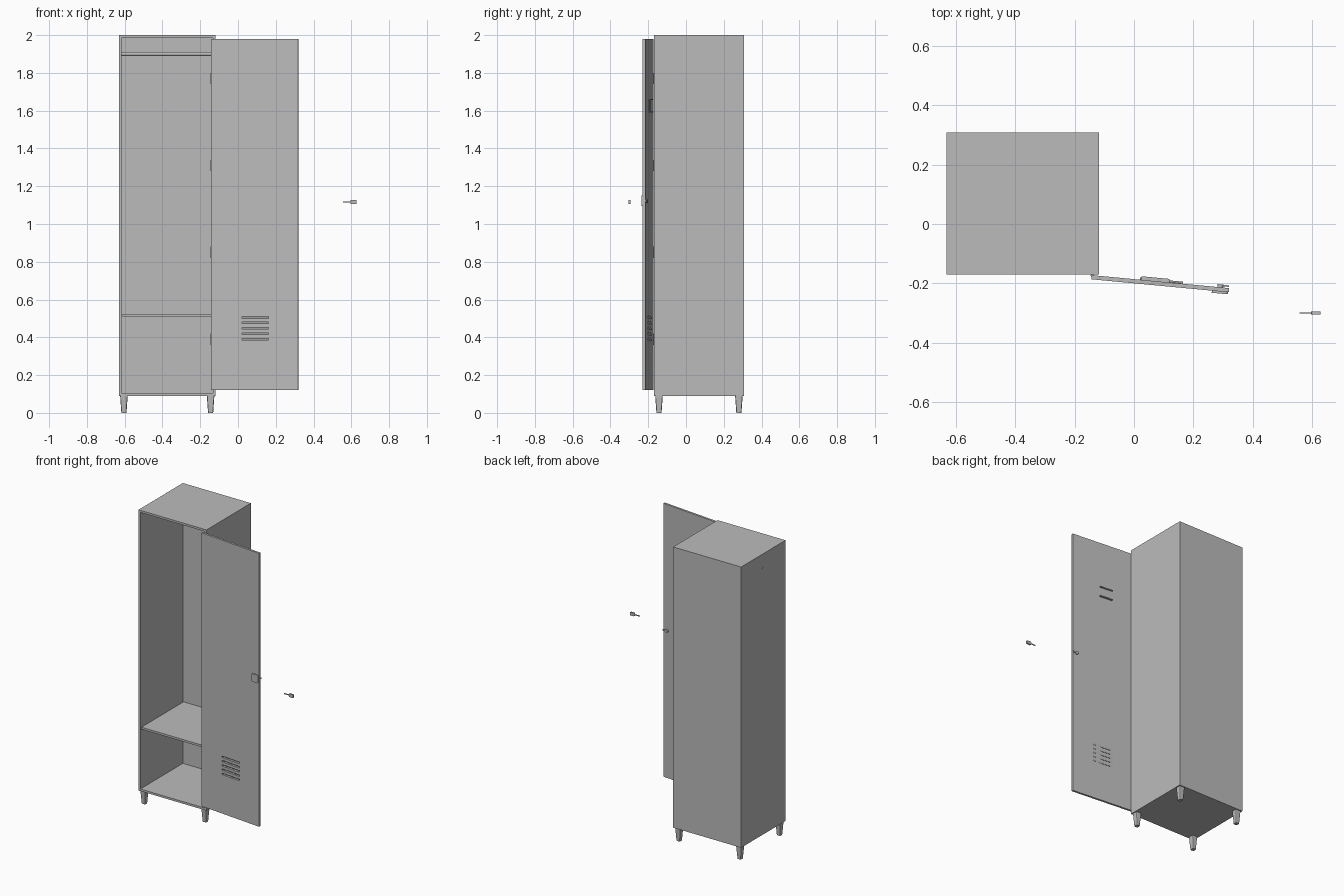
import bpy, bmesh, math
from mathutils import Matrix, Vector

if "Cube" in bpy.data.objects:
    bpy.data.objects.remove(bpy.data.objects["Cube"], do_unlink=True)

GREY = (0.5, 0.5, 0.5, 1)
metal = bpy.data.materials.new("grey_metal")
metal.use_nodes = True
metal.diffuse_color = GREY
metal.node_tree.nodes["Principled BSDF"].inputs["Base Color"].default_value = GREY

# Local frame of the open door: origin at the hinge, x along the door
DOOR = Matrix.Translation((-0.142, -0.172, 0)) @ Matrix.Rotation(math.radians(-5.4), 4, "Z")


def finish(name, bm, frame=Matrix()):
    mesh = bpy.data.meshes.new(name)
    bm.normal_update()
    bm.to_mesh(mesh)
    bm.free()
    mesh.materials.append(metal)
    ob = bpy.data.objects.new(name, mesh)
    ob.matrix_world = frame
    bpy.context.collection.objects.link(ob)
    return ob


def box_mesh(lo, hi):
    bm = bmesh.new()
    lo, hi = Vector(lo), Vector(hi)
    bmesh.ops.create_cube(bm, size=1)
    bmesh.ops.scale(bm, vec=hi - lo, verts=bm.verts)
    bmesh.ops.translate(bm, vec=(lo + hi) / 2, verts=bm.verts)
    return bm


def box(name, lo, hi, frame=Matrix()):
    return finish(name, box_mesh(lo, hi), frame)


def edges_along(bm, axis):
    return [e for e in bm.edges
            if abs((e.verts[0].co - e.verts[1].co).normalized()[axis]) > 0.9]


def rounded_box(name, lo, hi, axis, radius, frame=Matrix(), segments=4):
    bm = box_mesh(lo, hi)
    bmesh.ops.bevel(bm, geom=edges_along(bm, axis), offset=radius,
                    segments=segments, affect="EDGES", profile=0.5)
    return finish(name, bm, frame)


def cylinder(name, centre, radius, length, axis="Z", frame=Matrix(), sides=20):
    bm = bmesh.new()
    bmesh.ops.create_cone(bm, cap_ends=True, segments=sides,
                          radius1=radius, radius2=radius, depth=length)
    turn = {"X": Matrix.Rotation(math.pi / 2, 4, "Y"),
            "Y": Matrix.Rotation(math.pi / 2, 4, "X"), "Z": Matrix()}[axis]
    bm.transform(Matrix.Translation(centre) @ turn)
    for f in bm.faces:
        f.smooth = len(f.verts) == 4
    return finish(name, bm, frame)


# Cabinet shell: solid box with its front inset and pushed in
bm = box_mesh((-0.63, -0.17, 0.09), (-0.118, 0.307, 2))
bm.normal_update()
front = min(bm.faces, key=lambda f: f.normal.y)
bmesh.ops.inset_region(bm, faces=[front], thickness=0.02)
inner = bmesh.ops.extrude_discrete_faces(bm, faces=[front])["faces"]
bmesh.ops.translate(bm, vec=(0, 0.457, 0), verts=inner[0].verts)
finish("cabinet_shell", bm)

# Interior fittings
box("lower_shelf", (-0.611, -0.165, 0.51), (-0.137, 0.288, 0.524))
cylinder("coat_rail", (-0.375, 0.07, 1.9), 0.011, 0.511, "X")

# Tapered legs with chamfered corners
for x, side in ((-0.604, "right"), (-0.145, "left")):
    for y, end in ((-0.143, "front"), (0.28, "back")):
        bm = box_mesh((-0.02, -0.02, 0), (0.02, 0.02, 0.092))
        for v in bm.verts:
            if v.co.z < 0.01:
                v.co.x *= 0.68
                v.co.y *= 0.68
        bmesh.ops.bevel(bm, geom=edges_along(bm, 2), offset=0.006,
                        segments=2, affect="EDGES", profile=0.5)
        finish(f"{end}_{side}_leg", bm, Matrix.Translation((x, y, 0)))

# Door panel with louvre slots cut through
door = box("door", (0, -0.014, 0.12), (0.464, 0, 1.98), DOOR)
slots = bmesh.new()
for i in range(5):
    z = 0.385 + i * 0.029
    piece = box_mesh((0.165, -0.05, z), (0.306, 0.05, z + 0.01))
    temp = bpy.data.meshes.new("slot")
    piece.to_mesh(temp)
    piece.free()
    slots.from_mesh(temp)
    bpy.data.meshes.remove(temp)

    # Sloping louvre hood on the inner face
    bm = box_mesh((0.163, -0.002, z - 0.004), (0.308, 0.007, z + 0.014))
    for v in bm.verts:
        if v.co.y > 0 and v.co.z > z:
            v.co.y = 0.001
    bmesh.ops.delete(bm, geom=[f for f in bm.faces if f.normal.z < -0.9
                               or f.normal.y < -0.9], context="FACES")
    finish(f"louvre_{i + 1}", bm, DOOR)
cutter = finish("slot_cutter", slots, DOOR)
cutter.hide_render = True
cutter.hide_set(True)
cut = door.modifiers.new("slots", "BOOLEAN")
cut.object = cutter
cut.solver = "EXACT"

# Hinges
for i in range(4):
    cylinder(f"hinge_{i + 1}", (-0.141, -0.173, 0.39 + i * 0.46), 0.005, 0.06, sides=12)

# Small holder on the inner face of the door
box("holder_plate", (0.167, -0.001, 1.592), (0.262, 0.003, 1.66), DOOR)
for z, place in ((1.59, "lower"), (1.656, "upper")):
    box(f"holder_{place}_rail", (0.167, 0, z), (0.262, 0.012, z + 0.006), DOOR)

# Lock: rounded plate outside, barrel and latch inside
rounded_box("lock_plate", (0.407, -0.021, 1.095), (0.461, -0.012, 1.15), 1, 0.01, DOOR)
cylinder("lock_barrel", (0.434, 0.002, 1.122), 0.01, 0.016, "Y", DOOR)
box("lock_latch", (0.43, 0.004, 1.117), (0.463, 0.009, 1.127), DOOR)

# Loose key beside the door
rounded_box("key_bow", (0.595, -0.304, 1.106), (0.628, -0.294, 1.128), 1, 0.004)
box("key_blade", (0.556, -0.301, 1.114), (0.597, -0.297, 1.12))
